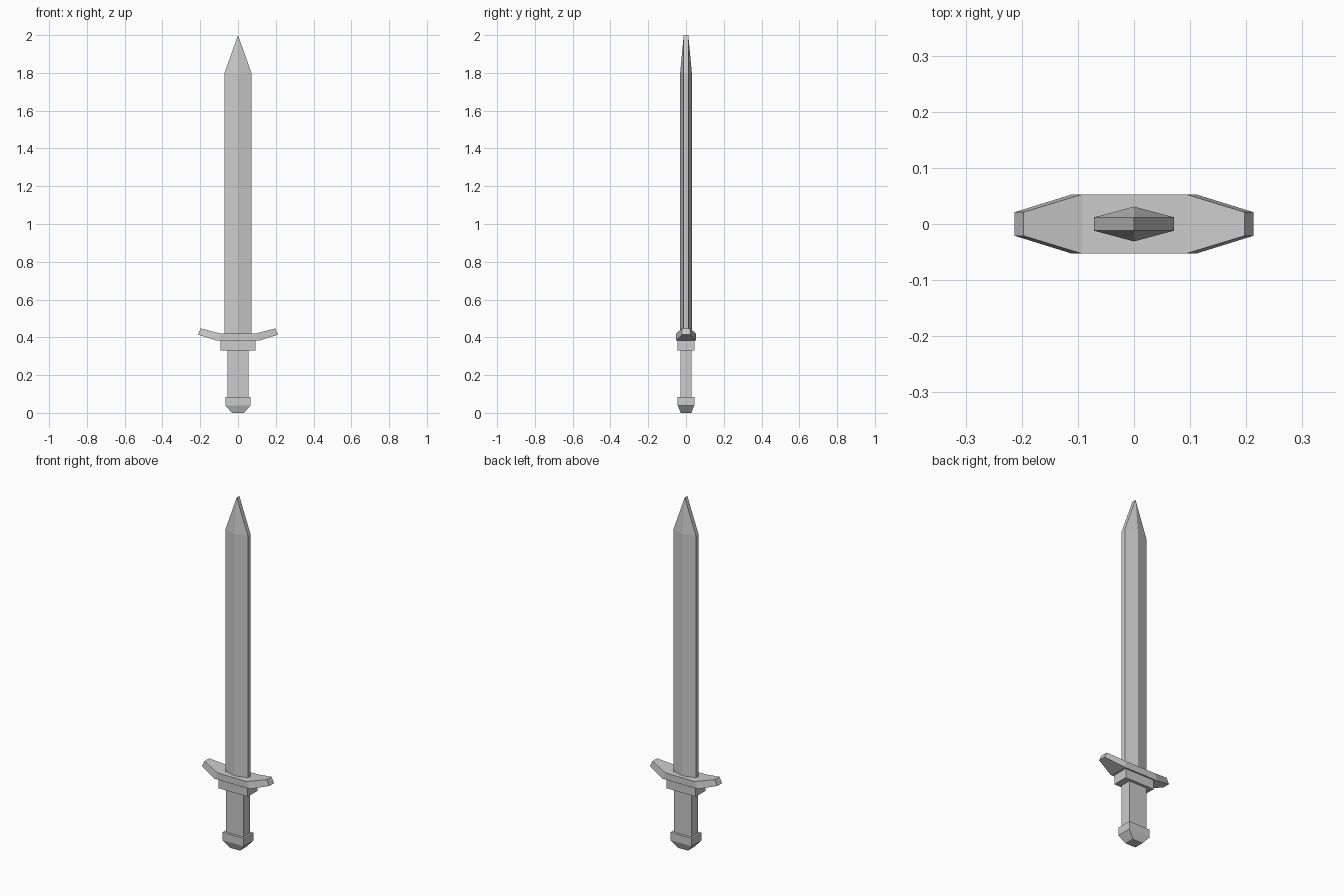
import bpy, bmesh

if "Cube" in bpy.data.objects:
    bpy.data.objects.remove(bpy.data.objects["Cube"])

STEEL = (0.6, 0.6, 0.6, 1)
steel = bpy.data.materials.new("grey_steel")
steel.use_nodes = True
steel.diffuse_color = STEEL
steel.node_tree.nodes["Principled BSDF"].inputs["Base Color"].default_value = STEEL


def loft(name, rings):
    """Closed flat-shaded solid through equal-length rings of points."""
    bm = bmesh.new()
    loops = [[bm.verts.new(p) for p in ring] for ring in rings]
    n = len(loops[0])
    for a, b in zip(loops, loops[1:]):
        for i in range(n):
            j = (i + 1) % n
            bm.faces.new((a[i], a[j], b[j], b[i]))
    bm.faces.new(loops[0][::-1])
    bm.faces.new(loops[-1])
    bmesh.ops.remove_doubles(bm, verts=bm.verts, dist=0.0001)
    bmesh.ops.recalc_face_normals(bm, faces=bm.faces)
    mesh = bpy.data.meshes.new(name)
    bm.to_mesh(mesh)
    bm.free()
    mesh.materials.append(steel)
    obj = bpy.data.objects.new(name, mesh)
    bpy.context.collection.objects.link(obj)
    return obj


def rect(x, y, z):
    return [(-x, -y, z), (x, -y, z), (x, y, z), (-x, y, z)]


def blade_ring(x, ridge, z, edge=0.012):
    return [(-x, -edge, z), (0, -ridge, z), (x, -edge, z),
            (x, edge, z), (0, ridge, z), (-x, edge, z)]


def guard_ring(side, x_low, z_low, x_top, z_top, y):
    return [(side * x_low, -y, z_low), (side * x_low, y, z_low),
            (side * x_top, y, z_top), (side * x_top, -y, z_top)]


# Ridged blade narrowing to a chisel point
loft("blade", [blade_ring(0.071, 0.031, 0.4), blade_ring(0.071, 0.031, 1.8),
               blade_ring(0, 0.012, 2)])

# Crossguard with raised, tapering arms
tip = (0.213, 0.415, 0.197, 0.447, 0.021)
bend = (0.11, 0.382, 0.092, 0.42, 0.053)
loft("crossguard", [guard_ring(-1, *tip), guard_ring(-1, *bend),
                    guard_ring(1, *bend), guard_ring(1, *tip)])

# Handle parts
loft("collar", [rect(0.092, 0.045, 0.33), rect(0.092, 0.045, 0.383)])
loft("grip", [rect(0.056, 0.03, 0.07), rect(0.056, 0.03, 0.34)])
loft("pommel", [rect(0.032, 0.028, 0), rect(0.067, 0.044, 0.04),
                rect(0.067, 0.044, 0.085)])
